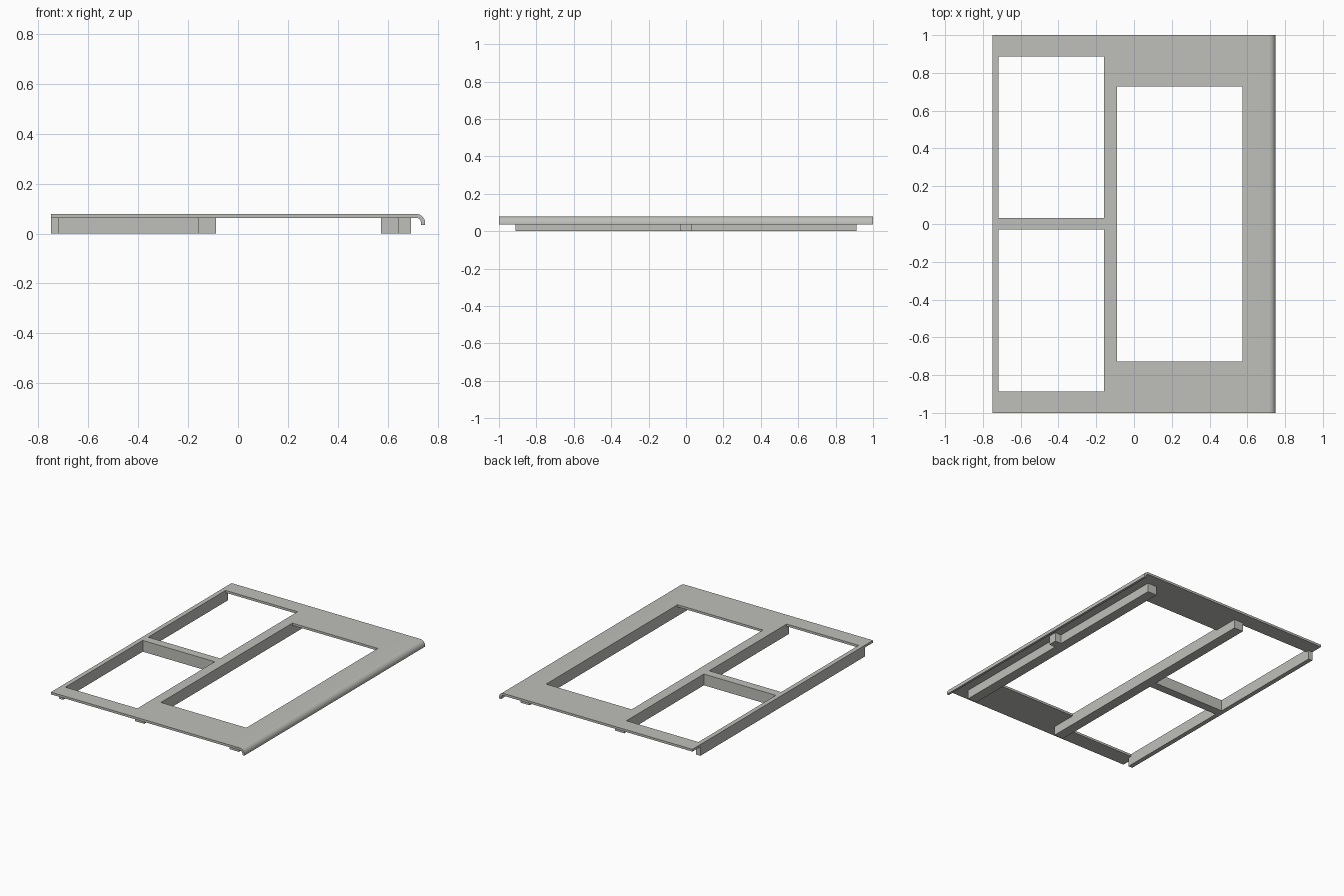
import bpy
import bmesh
import math

if "Cube" in bpy.data.objects:
    bpy.data.objects.remove(bpy.data.objects["Cube"])

mat = bpy.data.materials.new("warm_grey")
mat.diffuse_color = (0.52, 0.52, 0.49, 1)
mat.use_nodes = True
mat.node_tree.nodes["Principled BSDF"].inputs["Base Color"].default_value = mat.diffuse_color

TOP, THICK, LIP_Z = 0.079, 0.016, 0.035
UNDER = TOP - THICK


def make_object(name, bm):
    mesh = bpy.data.meshes.new(name)
    bm.to_mesh(mesh)
    bm.free()
    mesh.materials.append(mat)
    obj = bpy.data.objects.new(name, mesh)
    bpy.context.collection.objects.link(obj)
    return obj


def box(name, x0, x1, y0, y1, z0=0.0, z1=UNDER):
    bm = bmesh.new()
    bmesh.ops.create_cube(bm, size=1)
    for v in bm.verts:
        v.co = ((x0 + x1) / 2 + v.co.x * (x1 - x0),
                (y0 + y1) / 2 + v.co.y * (y1 - y0),
                (z0 + z1) / 2 + v.co.z * (z1 - z0))
    return make_object(name, bm)


# Panel: a flat section that rolls down into a lip, with three openings
R = 0.036
profile = [(x, TOP) for x in (-0.75, -0.718, -0.16, -0.089, 0.574)]
for i in range(9):
    a = math.radians(90 - 90 * i / 8)
    profile.append((0.75 - R + R * math.cos(a), TOP - R + R * math.sin(a)))
profile.append((0.75, LIP_Z))
rows = [-1, -0.886, -0.727, -0.029, 0.031, 0.729, 0.888, 1]
openings = [(-0.718, -0.16, -0.886, -0.029),
            (-0.718, -0.16, 0.031, 0.888),
            (-0.089, 0.574, -0.727, 0.729)]


def is_open(x, y):
    return any(a < x < b and c < y < d for a, b, c, d in openings)


bm = bmesh.new()
grid = [[bm.verts.new((x, y, z)) for y in rows] for x, z in profile]
for i in range(len(profile) - 1):
    for j in range(len(rows) - 1):
        if not is_open((profile[i][0] + profile[i + 1][0]) / 2,
                       (rows[j] + rows[j + 1]) / 2):
            bm.faces.new((grid[i][j], grid[i + 1][j],
                          grid[i + 1][j + 1], grid[i][j + 1]))
bmesh.ops.delete(bm, geom=[v for v in bm.verts if not v.link_faces],
                 context='VERTS')
panel = make_object("panel", bm)
solid = panel.modifiers.new("thickness", 'SOLIDIFY')
solid.thickness = THICK
solid.offset = -1
solid.use_even_offset = True
bpy.context.view_layer.objects.active = panel
panel.select_set(True)
bpy.ops.object.modifier_apply(modifier=solid.name)
bpy.ops.object.shade_smooth_by_angle(angle=math.radians(30))

# Long rails under the panel
for name, x0, x1 in (("left_rail", -0.75, -0.718),
                     ("middle_rail", -0.16, -0.089),
                     ("right_rail", 0.574, 0.646)):
    box(name, x0, x1, -0.912, 0.912)

# Cross bar between the left openings, and the stub beside the right rail
box("cross_bar", -0.718, -0.16, -0.029, 0.031)
box("rail_stub", 0.646, 0.694, -0.029, 0.031)
